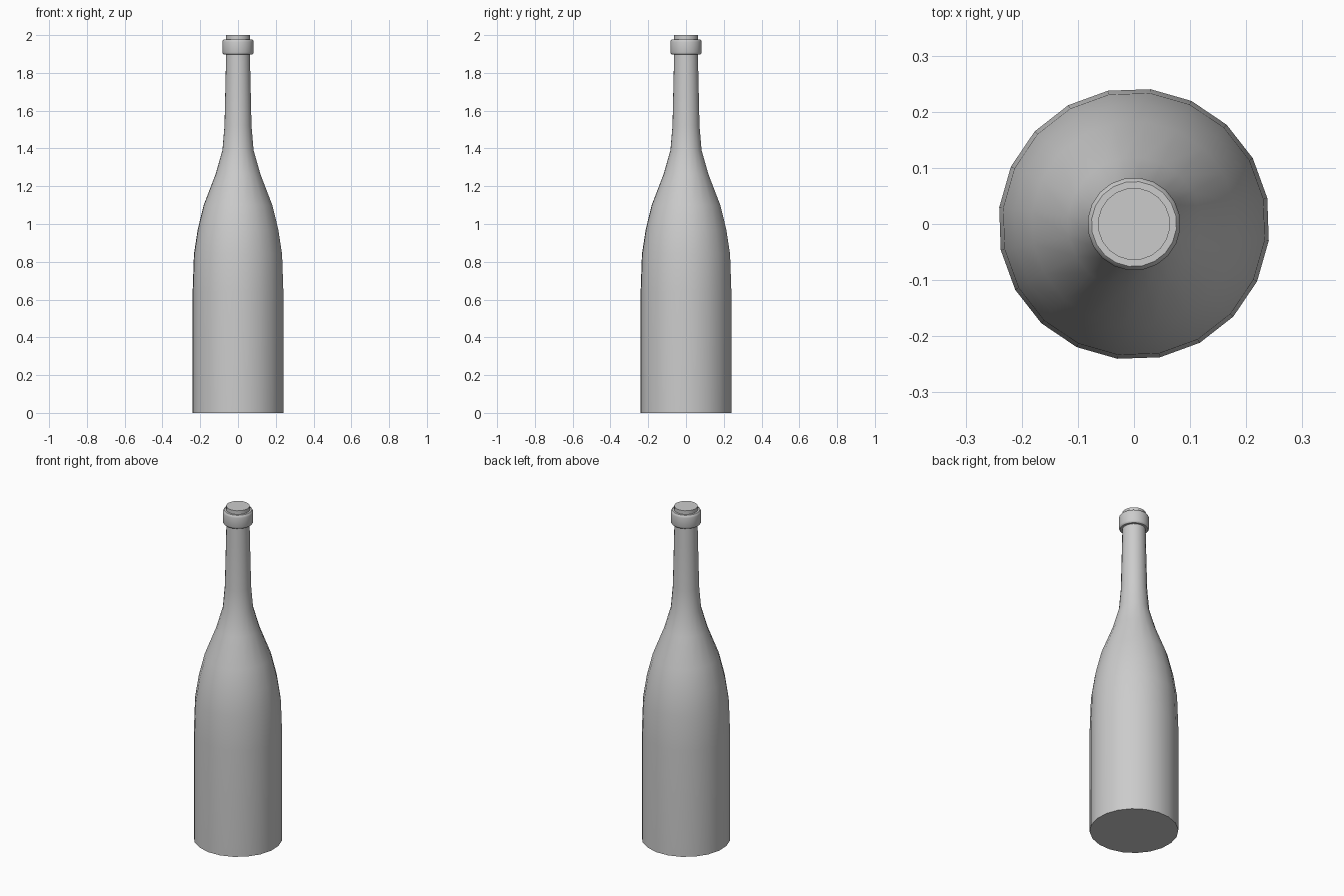
import bpy, bmesh, math

if "Cube" in bpy.data.objects:
    bpy.data.objects.remove(bpy.data.objects["Cube"])

SIDES = 20
OFFSET = math.radians(11)


def lathe(name, profile, closed=False):
    """Spin (radius, z) points round z; open profiles get flat end caps."""
    bm = bmesh.new()
    rings = []
    for r, z in profile:
        ring = []
        for i in range(SIDES):
            a = OFFSET + 2 * math.pi * i / SIDES
            ring.append(bm.verts.new((r * math.cos(a), r * math.sin(a), z)))
        rings.append(ring)
    pairs = list(zip(rings, rings[1:]))
    if closed:
        pairs.append((rings[-1], rings[0]))
    else:
        bm.faces.new(rings[0][::-1])
        bm.faces.new(rings[-1])
    for low, high in pairs:
        for i in range(SIDES):
            j = (i + 1) % SIDES
            bm.faces.new((low[i], low[j], high[j], high[i]))
    bmesh.ops.recalc_face_normals(bm, faces=bm.faces)
    mesh = bpy.data.meshes.new(name)
    bm.to_mesh(mesh)
    bm.free()
    obj = bpy.data.objects.new(name, mesh)
    bpy.context.collection.objects.link(obj)
    bpy.ops.object.select_all(action='DESELECT')
    obj.select_set(True)
    bpy.context.view_layer.objects.active = obj
    bpy.ops.object.shade_smooth_by_angle(angle=math.radians(40))
    return obj


# Body, shoulder and neck
lathe("bottle_body", [
    (0.242, 0), (0.242, 0.64), (0.235, 0.84), (0.215, 0.97), (0.183, 1.10),
    (0.119, 1.265), (0.083, 1.39), (0.072, 1.52), (0.066, 1.78), (0.063, 1.92)])

# Rounded collar round the mouth
lathe("neck_collar", [
    (0.060, 1.897), (0.076, 1.897), (0.081, 1.902), (0.083, 1.908),
    (0.083, 1.964), (0.081, 1.972), (0.076, 1.978), (0.060, 1.978)], closed=True)

# Stopper standing just above the collar
lathe("stopper", [(0.0645, 1.90), (0.0645, 2.0)])
